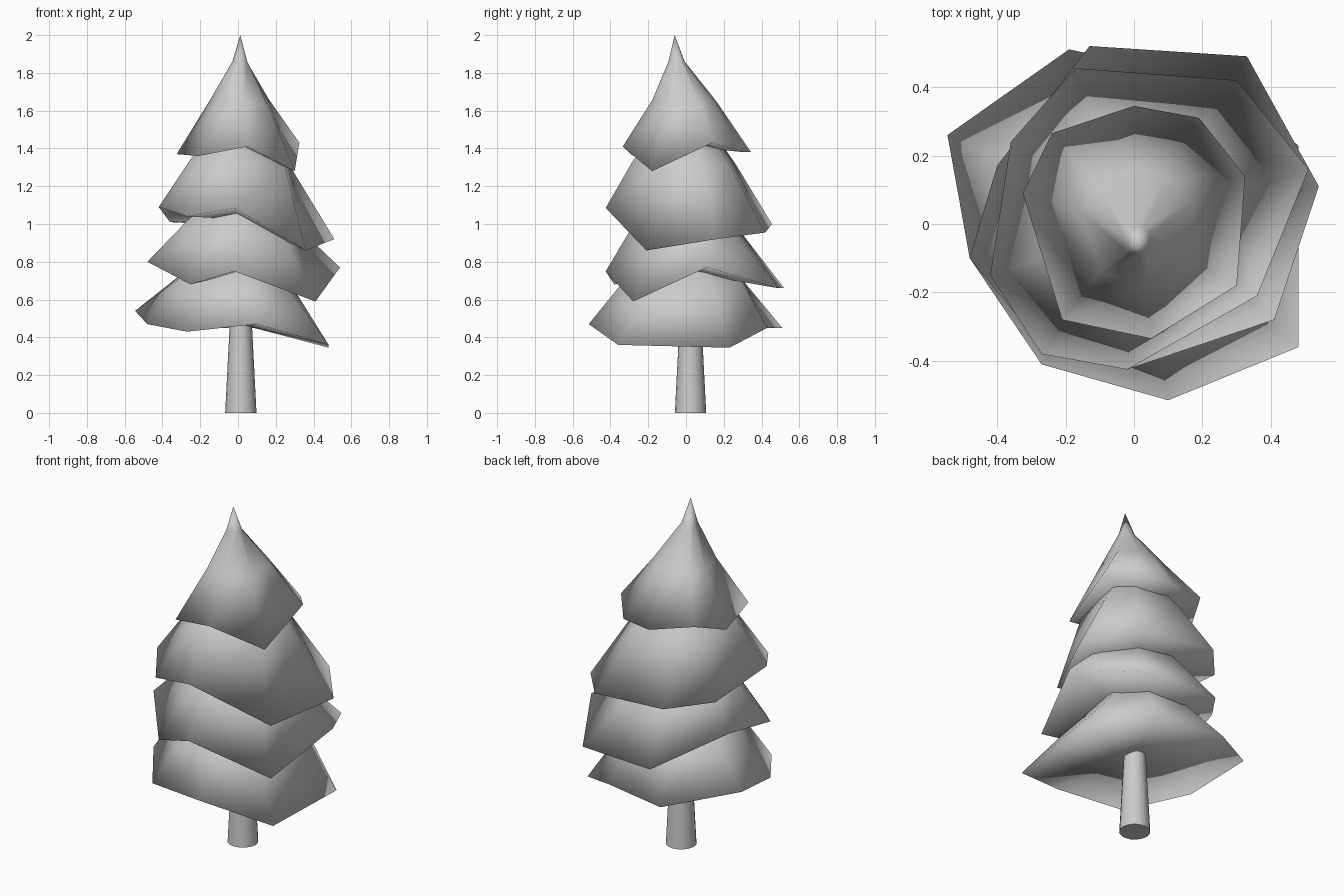
import bpy, bmesh
from math import sin, cos, tau
from mathutils import Vector

cube = bpy.data.objects.get("Cube")
if cube:
    bpy.data.objects.remove(cube)

# One plain grey for the whole tree
grey = bpy.data.materials.new("plain grey")
grey.use_nodes = True
grey.diffuse_color = (0.6, 0.6, 0.6, 1)
bsdf = grey.node_tree.nodes["Principled BSDF"]
bsdf.inputs["Base Color"].default_value = grey.diffuse_color
bsdf.inputs["Roughness"].default_value = 0.8


def finish(name, bm):
    bmesh.ops.recalc_face_normals(bm, faces=bm.faces)
    mesh = bpy.data.meshes.new(name)
    bm.to_mesh(mesh)
    bm.free()
    mesh.materials.append(grey)
    obj = bpy.data.objects.new(name, mesh)
    bpy.context.collection.objects.link(obj)
    bpy.ops.object.select_all(action="DESELECT")
    obj.select_set(True)
    bpy.context.view_layer.objects.active = obj


def bridge(bm, lower, upper):
    n = len(lower)
    for i in range(n):
        j = (i + 1) % n
        bm.faces.new((lower[i], lower[j], upper[j], upper[i]))


def fan(bm, loop, point):
    centre = bm.verts.new(point)
    for i, v in enumerate(loop):
        bm.faces.new((v, loop[(i + 1) % len(loop)], centre))


def foliage(name, rim, rings, tip):
    """Soft solid: uneven rim, shallow underside, round rings (x, y, z, radius, sway), tip."""
    bm = bmesh.new()
    mean = sum(p[2] for p in rim) / len(rim)
    loop = [bm.verts.new(p) for p in rim]
    fan(bm, loop, (.01, 0, mean + .03))
    for x, y, z, radius, sway in rings:
        upper = []
        for p in rim:
            out = Vector((p[0] - x, p[1] - y, 0)).normalized() * radius
            upper.append(bm.verts.new(out + Vector((x, y, z + sway * (p[2] - mean)))))
        bridge(bm, loop, upper)
        loop = upper
    fan(bm, loop, tip)
    finish(name, bm)
    bpy.ops.object.shade_smooth()


# Foliage tiers, rims listed counter-clockwise
foliage("bottom_foliage",
        [(.10, -.515, .47), (.48, -.36, .36), (.48, .23, .345), (.20, .43, .45),
         (-.19, .51, .45), (-.545, .26, .54), (-.48, -.10, .47), (-.27, -.41, .43)],
        [(.01, 0, .7, .32, .5), (.01, 0, .84, .17, 0)], (.01, 0, .92))
foliage("lower_middle_foliage",
        [(-.02, -.425, .75), (.41, -.28, .59), (.54, .11, .77), (.33, .49, .66),
         (-.13, .52, .66), (-.40, .17, .81), (-.48, -.10, .80), (-.25, -.38, .68)],
        [(.01, .01, .98, .29, .4), (.01, 0, 1.12, .17, 0)], (.01, 0, 1.2))
foliage("upper_middle_foliage",
        [(-.02, -.425, 1.085), (.36, -.21, .86), (.51, .16, .92), (.30, .42, .955),
         (-.17, .455, 1.0), (-.36, .24, 1.01), (-.42, -.15, 1.09), (-.27, -.38, 1.04)],
        [(.01, 0, 1.32, .28, .2), (.01, 0, 1.48, .16, 0)], (.01, 0, 1.56))
foliage("top_foliage",
        [(.05, -.335, 1.41), (.30, -.18, 1.28), (.325, .14, 1.43), (.19, .31, 1.38),
         (0, .345, 1.38), (-.24, .265, 1.43), (-.325, .09, 1.37), (-.21, -.28, 1.36)],
        [(.01, -.01, 1.65, .17, .2), (.01, -.05, 1.86, .043, 0)], (.012, -.06, 2.0))

# Trunk: tapered, rising into the bottom tier
bm = bmesh.new()
sides = 16
levels = []
for z, r in ((0, .083), (.6, .052)):
    levels.append([bm.verts.new((.015 + r * cos(tau * i / sides),
                                 .024 + r * sin(tau * i / sides), z))
                   for i in range(sides)])
bridge(bm, *levels)
bm.faces.new(levels[0])
bm.faces.new(levels[1])
finish("trunk", bm)
bpy.ops.object.shade_smooth_by_angle(angle=1.2)
